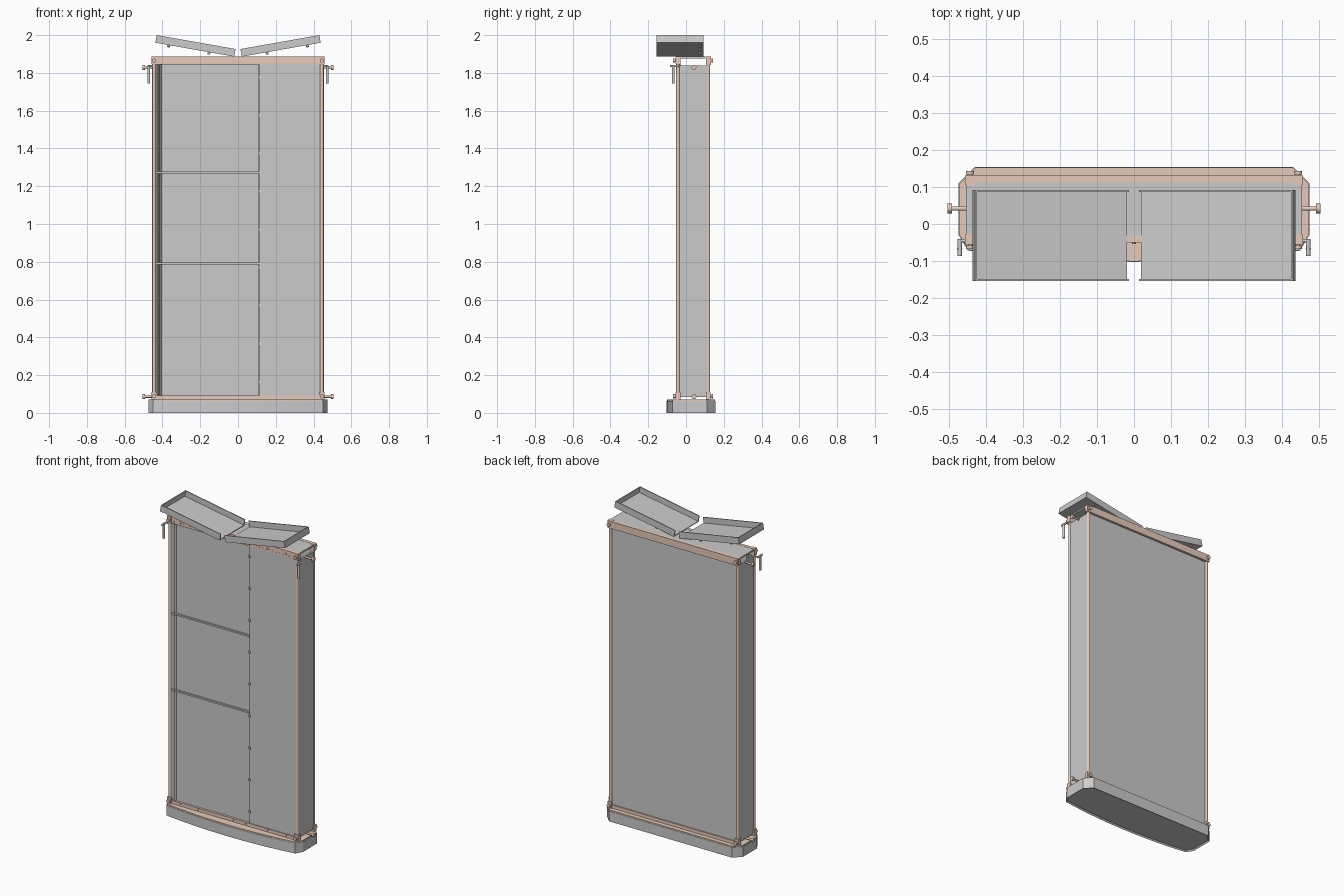
import bpy, bmesh, math
from mathutils import Matrix, Vector

if "Cube" in bpy.data.objects:
    bpy.data.objects.remove(bpy.data.objects["Cube"])

tan = bpy.data.materials.new("tan_trim")
tan.diffuse_color = (0.80, 0.60, 0.50, 1)
tan.use_nodes = True
tan.node_tree.nodes["Principled BSDF"].inputs["Base Color"].default_value = tan.diffuse_color


def finish(name, bm, mat=None, smooth=False):
    bmesh.ops.recalc_face_normals(bm, faces=bm.faces)
    me = bpy.data.meshes.new(name)
    bm.to_mesh(me)
    bm.free()
    ob = bpy.data.objects.new(name, me)
    bpy.context.collection.objects.link(ob)
    if mat:
        me.materials.append(mat)
    if smooth:
        bpy.ops.object.select_all(action='DESELECT')
        ob.select_set(True)
        bpy.context.view_layer.objects.active = ob
        bpy.ops.object.shade_smooth_by_angle()
    return ob


def add_box(bm, x0, x1, y0, y1, z0, z1, matrix=Matrix()):
    m = (matrix @ Matrix.Translation(((x0 + x1) / 2, (y0 + y1) / 2, (z0 + z1) / 2))
         @ Matrix.Diagonal((x1 - x0, y1 - y0, z1 - z0, 1)))
    bmesh.ops.create_cube(bm, size=1, matrix=m)


def box(name, *b, mat=None):
    bm = bmesh.new()
    add_box(bm, *b)
    return finish(name, bm, mat)


def add_rod(bm, a, b, r, seg=16):
    a, b = Vector(a), Vector(b)
    d = b - a
    m = Matrix.Translation((a + b) / 2) @ d.to_track_quat('Z', 'Y').to_matrix().to_4x4()
    bmesh.ops.create_cone(bm, cap_ends=True, segments=seg, radius1=r, radius2=r,
                          depth=d.length, matrix=m)


# Base outline: straight back, chamfered corners, bowed front
def base_outline(inset=0.0):
    half = [(0.43, 0.155), (0.475, 0.11), (0.475, -0.03), (0.45, -0.072)]
    arc = [(0.45 - 0.9 * i / 16, -0.103 + 0.031 * (0.9 * i / 16 / 0.45 - 1) ** 2)
           for i in range(1, 16)]
    pts = half + arc + [(-x, y) for x, y in reversed(half)]
    kx, ky = 1 - inset / 0.475, 1 - inset / 0.128
    return [(x * kx, 0.026 + (y - 0.026) * ky) for x, y in pts]


def prism(name, pts, z0, z1, mat=None, recess=False):
    bm = bmesh.new()
    f = bm.faces.new([bm.verts.new((x, y, z0)) for x, y in pts])
    top = bmesh.ops.extrude_face_region(bm, geom=[f])["geom"]
    bmesh.ops.translate(bm, verts=[v for v in top if isinstance(v, bmesh.types.BMVert)],
                        vec=(0, 0, z1 - z0))
    bmesh.ops.recalc_face_normals(bm, faces=bm.faces)
    if recess:
        low = min(bm.faces, key=lambda q: q.calc_center_median().z)
        bmesh.ops.inset_region(bm, faces=[low], thickness=0.008)
        bmesh.ops.translate(bm, verts=low.verts, vec=(0, 0, 0.008))
    return finish(name, bm, mat)


prism("base", base_outline(), 0, 0.064, recess=True)
prism("base_top_plate", base_outline(0.002), 0.064, 0.072, tan)

# Cabinet panels
box("back_panel", -0.437, 0.437, 0.108, 0.118, 0.085, 1.845)
box("front_wide_panel", -0.405, 0.108, -0.036, -0.028, 0.092, 1.845)
box("front_narrow_panel", 0.112, 0.437, -0.044, -0.034, 0.092, 1.845)
box("top_plate", -0.455, 0.455, -0.031, 0.112, 1.877, 1.886)
for s, side in ((-1, "left"), (1, "right")):
    box(side + "_panel", s * 0.445 - 0.005, s * 0.445 + 0.005, -0.036, 0.112, 0.085, 1.838)

# Folded slanted strip at the left edge of the front
bm = bmesh.new()
for dx in (0, 0.014):
    add_box(bm, -0.010, 0.010, -0.002, 0.002, 0.092, 1.845,
            Matrix.Translation((-0.425 + dx, -0.036, 0)) @ Matrix.Rotation(math.radians(55), 4, 'Z'))
finish("edge_strip", bm)

# Two thin shelf rails across the wide panel
for i, z in enumerate((0.79, 1.273)):
    box(f"shelf_rail_{i}", -0.435, 0.11, -0.046, -0.030, z - 0.005, z + 0.005)

# Small clips along the front seam
bm = bmesh.new()
for i in range(9):
    z = 0.165 + i * 0.2015
    add_box(bm, 0.108, 0.12, -0.05, -0.036, z - 0.006, z + 0.006)
finish("seam_clips", bm, tan)

# Top and bottom rails
box("front_top_rail", -0.455, 0.455, -0.050, -0.031, 1.845, 1.887, mat=tan)
box("rear_top_rail", -0.455, 0.455, 0.112, 0.133, 1.842, 1.887, mat=tan)
box("front_bottom_rail", -0.44, 0.44, -0.050, -0.031, 0.072, 0.092, mat=tan)
box("rear_bottom_rail", -0.44, 0.44, 0.110, 0.126, 0.072, 0.092, mat=tan)

# Studs on the front rails
bm = bmesh.new()
for i in range(37):
    x = -0.414 + i * 0.023
    add_rod(bm, (x, -0.052, 1.858), (x, -0.049, 1.858), 0.004, 8)
for x in (-0.37, -0.245, 0, 0.09, 0.24, 0.37):
    add_rod(bm, (x, -0.054, 1.864), (x, -0.049, 1.864), 0.006, 8)
    add_rod(bm, (x, -0.054, 0.083), (x, -0.049, 0.083), 0.005, 8)
finish("rail_studs", bm, tan)

# Corner posts, corner fittings with bolt heads
for s, side in ((-1, "left"), (1, "right")):
    for y, d, end in ((-0.042, -1, "front"), (0.118, 1, "rear")):
        x = s * 0.444
        bm = bmesh.new()
        add_rod(bm, (x, y, 0.072), (x, y, 1.85), 0.010)
        finish(f"{side}_{end}_post", bm, tan, True)
        bm = bmesh.new()
        for z in (0.088, 1.865):
            add_box(bm, x - 0.014, x + 0.014, y - 0.013, y + 0.013, z - 0.019, z + 0.023)
            add_rod(bm, (x, y, z), (x, y + d * 0.022, z), 0.006)
            add_rod(bm, (x, y + d * 0.016, z), (x, y + d * 0.026, z), 0.011)
        finish(f"{side}_{end}_fittings", bm, tan)

    # Side knobs, top and bottom
    bm = bmesh.new()
    for z in (0.086, 1.829):
        add_rod(bm, (s * 0.44, 0.042, z), (s * 0.495, 0.042, z), 0.006)
        add_rod(bm, (s * 0.493, 0.042, z), (s * 0.505, 0.042, z), 0.013)
    finish(side + "_knobs", bm, tan, True)

    # Hanging handle with a short crossbar
    bm = bmesh.new()
    add_rod(bm, (s * 0.472, -0.067, 1.745), (s * 0.472, -0.067, 1.84), 0.007)
    add_rod(bm, (s * 0.472, -0.086, 1.836), (s * 0.472, -0.04, 1.836), 0.006)
    add_rod(bm, (s * 0.44, -0.045, 1.836), (s * 0.475, -0.045, 1.836), 0.005)
    finish(side + "_handle", bm, None, True)

    # Tilted open tray: floor, long walls, outer end wall; inner end open
    m = Matrix.Translation((s * 0.020, 0, 1.886)) @ Matrix.Rotation(-s * math.radians(10), 4, 'Y')
    L = 0.424
    e = sorted((0, s * L))
    w = sorted((s * (L - 0.005), s * L))
    bm = bmesh.new()
    add_box(bm, *e, -0.155, 0.092, 0, 0.005, m)
    add_box(bm, *e, -0.155, -0.149, 0, 0.041, m)
    add_box(bm, *e, 0.086, 0.092, 0, 0.041, m)
    add_box(bm, *w, -0.155, 0.092, 0, 0.041, m)
    finish(side + "_tray", bm)

    # Pegs under the tray
    bm = bmesh.new()
    for t in (0.135, 0.352):
        add_rod(bm, m @ Vector((s * t, 0.072, 0.001)), m @ Vector((s * t, 0.072, -0.012)), 0.007, 12)
    finish(side + "_tray_pegs", bm, tan, True)
